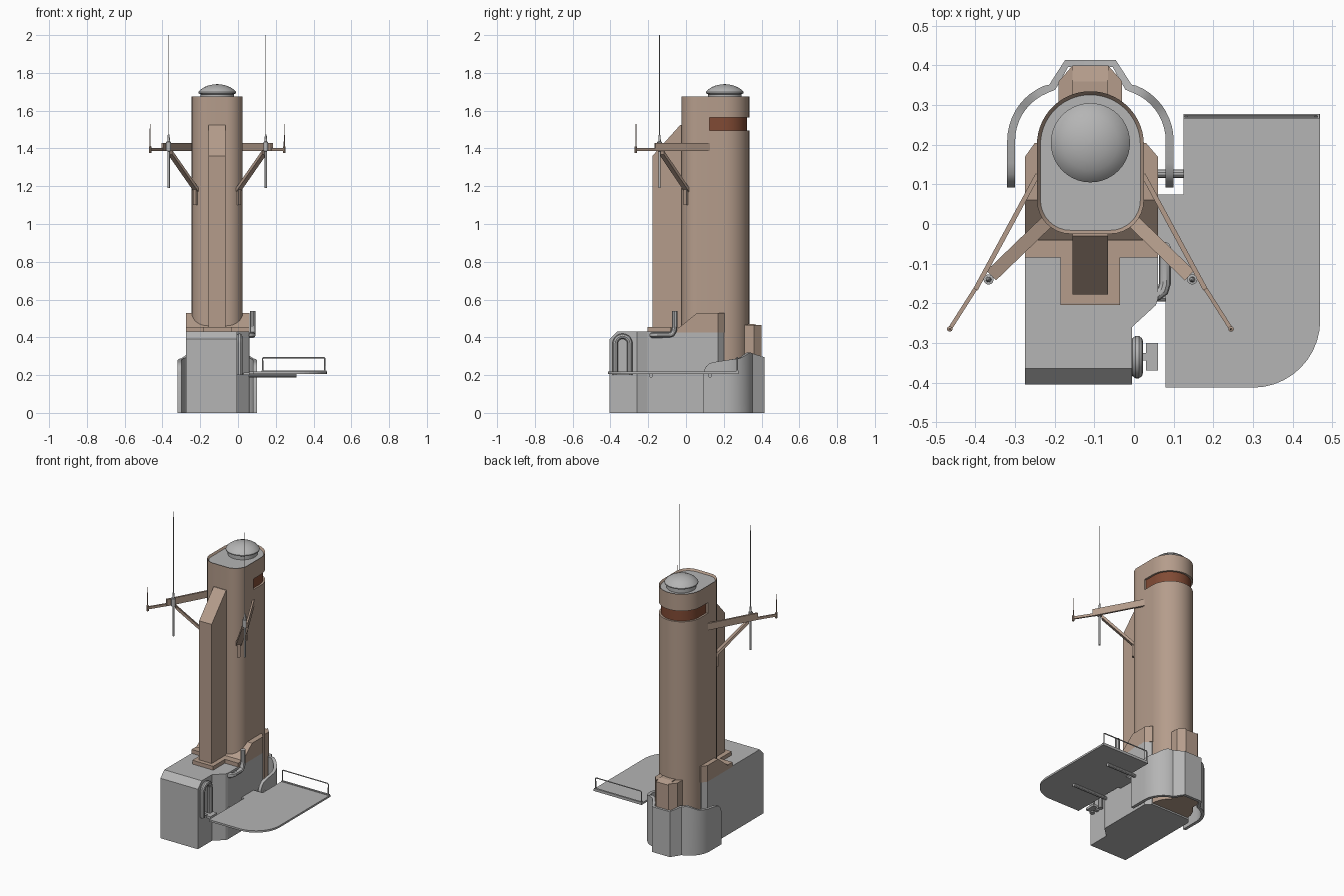
import bpy, bmesh, math
from mathutils import Vector

if "Cube" in bpy.data.objects:
    bpy.data.objects.remove(bpy.data.objects["Cube"])

CX = -0.11  # symmetry line of the tower


def material(name, col):
    m = bpy.data.materials.new(name)
    m.diffuse_color = (*col, 1)
    m.use_nodes = True
    m.node_tree.nodes["Principled BSDF"].inputs["Base Color"].default_value = m.diffuse_color
    return m


TAN = material("tan_paint", (0.46, 0.335, 0.26))
GREY = material("grey_paint", (0.46, 0.46, 0.46))
RED = material("rust_red", (0.22, 0.07, 0.035))


def finish(name, bm, *mats, smooth=False):
    bmesh.ops.recalc_face_normals(bm, faces=bm.faces[:])
    me = bpy.data.meshes.new(name)
    bm.to_mesh(me)
    bm.free()
    ob = bpy.data.objects.new(name, me)
    bpy.context.collection.objects.link(ob)
    for m in mats:
        me.materials.append(m)
    if smooth:
        bpy.ops.object.select_all(action='DESELECT')
        ob.select_set(True)
        bpy.context.view_layer.objects.active = ob
        bpy.ops.object.shade_smooth_by_angle(angle=math.radians(35))
    return ob


def prism_bm(pts, a, b, axis='z'):
    """Extrude a 2D outline from a to b along an axis."""
    place = {'z': lambda p, t: (p[0], p[1], t), 'x': lambda p, t: (t, p[0], p[1])}[axis]
    bm = bmesh.new()
    lo = [bm.verts.new(place(p, a)) for p in pts]
    hi = [bm.verts.new(place(p, b)) for p in pts]
    bm.faces.new(lo)
    bm.faces.new(hi)
    n = len(pts)
    for i in range(n):
        bm.faces.new((lo[i], lo[(i + 1) % n], hi[(i + 1) % n], hi[i]))
    return bm


def prism(name, pts, a, b, mat, axis='z', smooth=False):
    return finish(name, prism_bm(pts, a, b, axis), mat, smooth=smooth)


def box(name, x0, x1, y0, y1, z0, z1, mat):
    return prism(name, [(x0, y0), (x1, y0), (x1, y1), (x0, y1)], z0, z1, mat)


def arc(cx, cy, r, a0, a1, n):
    return [(cx + r * math.cos(math.radians(a0 + (a1 - a0) * i / n)),
             cy + r * math.sin(math.radians(a0 + (a1 - a0) * i / n))) for i in range(n + 1)]


def lathe(name, x, y, profile, mat, n=16):
    """Round part from (radius, height) pairs."""
    bm = bmesh.new()
    rings = [[bm.verts.new((x + r * math.cos(math.tau * i / n), y + r * math.sin(math.tau * i / n), z))
              for i in range(n)] for r, z in profile]
    for lo, hi in zip(rings, rings[1:]):
        for i in range(n):
            bm.faces.new((lo[i], lo[(i + 1) % n], hi[(i + 1) % n], hi[i]))
    bm.faces.new(rings[0])
    bm.faces.new(rings[-1])
    return finish(name, bm, mat, smooth=True)


def tube(name, pts, r, mat, res=3):
    cu = bpy.data.curves.new(name, 'CURVE')
    cu.dimensions = '3D'
    cu.bevel_depth, cu.bevel_resolution, cu.use_fill_caps = r, res, True
    sp = cu.splines.new('POLY')
    sp.points.add(len(pts) - 1)
    for p, co in zip(sp.points, pts):
        p.co = (*co, 1)
    tmp = bpy.data.objects.new("tmp", cu)
    bpy.context.collection.objects.link(tmp)
    me = bpy.data.meshes.new_from_object(tmp.evaluated_get(bpy.context.evaluated_depsgraph_get()))
    bpy.data.objects.remove(tmp)
    bm = bmesh.new()
    bm.from_mesh(me)
    return finish(name, bm, mat, smooth=True)


def beam(name, p, q, width, height, mat):
    """Bar from p to q: level width, height measured vertically."""
    p, q = Vector(p), Vector(q)
    d = q - p
    s = Vector((-d.y, d.x, 0)).normalized() * width / 2
    u = Vector((0, 0, height / 2))
    bm = bmesh.new()
    ends = [[bm.verts.new(c + v) for v in (s + u, -s + u, -s - u, s - u)] for c in (p, q)]
    for e in ends:
        bm.faces.new(e)
    for i in range(4):
        j = (i + 1) % 4
        bm.faces.new((ends[0][i], ends[0][j], ends[1][j], ends[1][i]))
    return finish(name, bm, mat)


# Tower with recessed red band and recessed grey roof
half = arc(CX + 0.05, 0.06, 0.085, -90, 0, 8) + [(0.025, 0.125)] + arc(CX, 0.2, 0.135, 0, 90, 14)
outline = half + [(2 * CX - x, y) for x, y in reversed(half[:-1])]
bm = bmesh.new()
levels = [[bm.verts.new((x, y, z)) for x, y in outline] for z in (0.01, 1.495, 1.565, 1.675)]
n = len(outline)
band = []
for k in range(3):
    for i in range(n):
        j = (i + 1) % n
        f = bm.faces.new((levels[k][i], levels[k][j], levels[k + 1][j], levels[k + 1][i]))
        if k == 1 and f.calc_center_median().y > 0.126:
            band.append(f)
bm.faces.new(levels[0])
roof = bm.faces.new(levels[3])
bmesh.ops.recalc_face_normals(bm, faces=bm.faces[:])
bmesh.ops.inset_region(bm, faces=[roof], thickness=0.009)
for v in roof.verts:
    v.co.z -= 0.012
roof.material_index = 1
new = bmesh.ops.extrude_face_region(bm, geom=band)['geom']
for g in new:
    if isinstance(g, bmesh.types.BMVert):
        g.co.x = CX + (g.co.x - CX) * 0.91
        g.co.y = 0.2 + (g.co.y - 0.2) * 0.91 if g.co.y > 0.2 else g.co.y
    elif isinstance(g, bmesh.types.BMFace):
        g.material_index = 2
bmesh.ops.delete(bm, geom=[f for f in band if f.is_valid], context='FACES_ONLY')
finish("tower", bm, TAN, GREY, RED, smooth=True)

# Roof dome
lathe("roof_dome", CX, 0.205, [(0.088, 1.66), (0.088, 1.686), (0.1, 1.692), (0.1, 1.698), (0.09, 1.71),
                               (0.07, 1.724), (0.045, 1.734), (0.02, 1.739), (0.003, 1.74)], GREY, 40)

# Front spine and its foot flanges
prism("front_spine", [(-0.178, 0.44), (-0.178, 1.36), (-0.03, 1.525), (0.02, 1.525), (0.02, 0.44)],
      -0.155, -0.065, TAN, 'x')
box("spine_foot", -0.185, -0.035, -0.205, -0.04, 0.425, 0.455, TAN)
box("cross_foot", -0.275, 0.06, -0.085, -0.04, 0.425, 0.455, TAN)

# Tower skirt
prism("skirt_slope", [(-0.045, 0.425), (-0.045, 0.445), (0.06, 0.53), (0.06, 0.425)], -0.275, 0.06, TAN, 'x')
prism("skirt_block", [(-0.275, 0.06), (0.06, 0.06), (0.06, 0.17), (0.03, 0.205), (-0.25, 0.205), (-0.275, 0.17)],
      0.425, 0.53, TAN)

# Main base with chamfered front top edge
bm = prism_bm([(-0.275, -0.405), (-0.005, -0.405), (-0.005, -0.26), (0.055, -0.205), (0.06, -0.19),
               (0.06, 0.17), (0.03, 0.2), (-0.25, 0.2), (-0.275, 0.17)], 0, 0.43)
edge = [e for e in bm.edges if all(v.co.y < -0.4 and v.co.z > 0.4 for v in e.verts)]
bmesh.ops.bevel(bm, geom=edge, offset=0.04, segments=1, affect='EDGES')
finish("main_base", bm, GREY)

# Rear pillar, top sloping slightly backwards
prism("rear_pillar_core", [(0.3, 0.01), (0.3, 0.47), (0.36, 0.47), (0.4, 0.457), (0.4, 0.01)],
      -0.155, -0.065, TAN, 'x')
for s in (-1, 1):
    prism("rear_pillar_side", [(CX + s * a, b) for a, b in ((0.045, 0.3), (0.08, 0.3), (0.08, 0.36), (0.045, 0.4))],
          0.01, 0.465, TAN)

# Thin curved wall around the back
half = [(0.09, y) for y in (0.092, 0.105, 0.125, 0.153)] + arc(-0.05, 0.21, 0.14, 0, 75, 10) + [(-0.05, 0.405)]
path = [Vector(p) for p in half + [(2 * CX - x, y) for x, y in reversed(half)]]
heights = [(0.09, 0.21), (0.105, 0.245), (0.125, 0.263), (0.153, 0.27), (0.286, 0.29), (0.33, 0.32), (0.42, 0.29)]


def wall_top(y):
    for (a, za), (b, zb) in zip(heights, heights[1:]):
        if y <= b:
            return za + (zb - za) * (y - a) / (b - a)
    return heights[-1][1]


bm = bmesh.new()
secs = []
for i, p in enumerate(path):
    d = (path[min(i + 1, len(path) - 1)] - path[max(i - 1, 0)]).normalized()
    o, z = Vector((d.y, -d.x)) * 0.01, wall_top(p.y)
    secs.append([bm.verts.new((*c, h)) for c, h in ((p + o, 0), (p + o, z), (p - o, z), (p - o, 0))])
for a, b in zip(secs, secs[1:]):
    for i in range(4):
        bm.faces.new((a[i], a[(i + 1) % 4], b[(i + 1) % 4], b[i]))
bm.faces.new(secs[0])
bm.faces.new(secs[-1])
finish("rear_wall", bm, GREY, smooth=True)

# Side platform, brackets and railing
prism("side_platform", [(0.08, -0.413)] + arc(0.3, -0.243, 0.17, -90, 0, 10) +
      [(0.47, 0.278), (0.125, 0.278), (0.125, 0.075), (0.06, 0.075), (0.06, -0.05), (0.08, -0.05)], 0.207, 0.219, GREY)
for y in (-0.185, 0.127):
    tube("platform_bracket", [(0.04, y, 0.198), (0.31, y, 0.198)], 0.011, GREY)
tube("railing", [(0.13, 0.272, 0.215), (0.13, 0.272, 0.288), (0.136, 0.272, 0.293), (0.454, 0.272, 0.293),
                 (0.46, 0.272, 0.288), (0.46, 0.272, 0.215)], 0.004, GREY, 1)
box("railing_foot", 0.125, 0.468, 0.266, 0.278, 0.215, 0.224, GREY)

# Arched pipe and step on the side of the base
loop = [(-0.375, 0.2)] + [(y, z) for y, z in arc(-0.336, 0.367, 0.039, 180, 0, 10)] + [(-0.297, 0.2)]
tube("arched_pipe", [(0.008, y, z) for y, z in loop], 0.015, GREY)
box("side_step", 0.03, 0.06, -0.37, -0.3, 0.2, 0.215, GREY)
box("side_step_bracket", -0.01, 0.03, -0.345, -0.325, 0.2, 0.212, GREY)

# Bent vent pipe
tube("vent_pipe", [(0.04, -0.18, 0.412), (0.06, -0.178, 0.412), (0.073, -0.168, 0.412), (0.078, -0.15, 0.412),
                   (0.078, -0.09, 0.412), (0.078, -0.073, 0.418), (0.078, -0.063, 0.435), (0.078, -0.06, 0.46),
                   (0.078, -0.06, 0.54)], 0.015, GREY)

# Antenna yards, mirrored on both sides
for side, s in (("left", -1), ("right", 1)):
    def P(dx, y, z):
        return (CX + s * dx, y, z)
    beam(side + "_yard", P(0.133, 0.125, 1.408), P(0.29, -0.165, 1.408), 0.012, 0.044, TAN)
    beam(side + "_yard_tip", P(0.285, -0.155, 1.394), P(0.355, -0.265, 1.394), 0.01, 0.016, TAN)
    beam(side + "_strut", P(0.1, 0.015, 1.165), P(0.25, -0.13, 1.38), 0.034, 0.022, TAN)
    beam(side + "_strut_foot", P(0.09, 0.025, 1.145), P(0.12, -0.005, 1.145), 0.02, 0.09, TAN)
    x = CX + s * 0.257
    lathe(side + "_mast", x, -0.14, [(0.006, 1.19), (0.006, 1.385), (0.013, 1.386), (0.013, 1.435), (0.007, 1.436),
                                     (0.005, 1.47), (0.0022, 1.475), (0.002, 2.0)], GREY, 12)
    lathe(side + "_tip_whip", CX + s * 0.355, -0.265, [(0.007, 1.375), (0.007, 1.41), (0.003, 1.412),
                                                       (0.002, 1.53)], TAN, 10)
